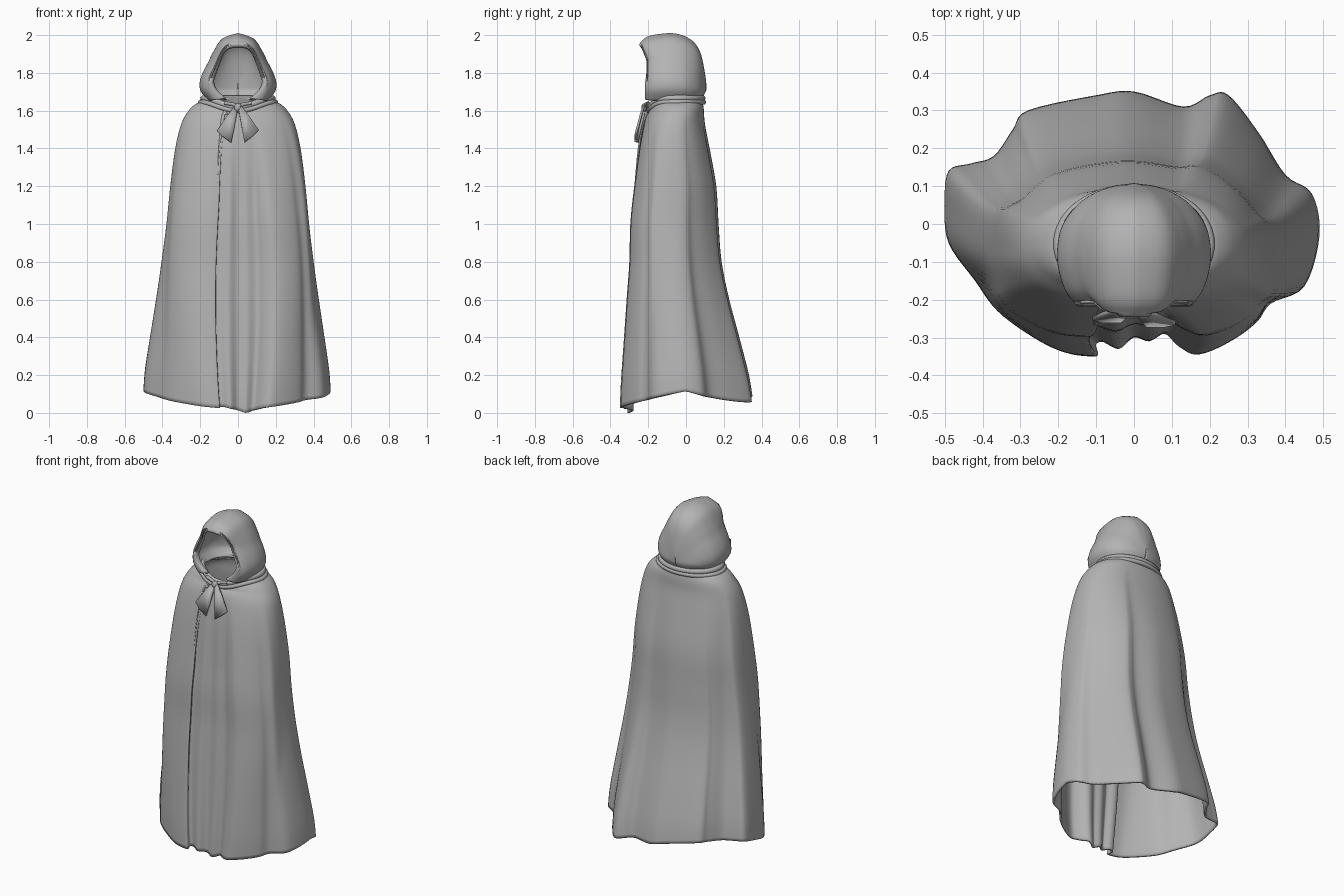
import bpy, bmesh, math
from mathutils import Vector

cube = bpy.data.objects.get("Cube")
if cube:
    bpy.data.objects.remove(cube)

cloth = bpy.data.materials.new("grey cloth")
cloth.use_nodes = True
cloth.diffuse_color = (0.45, 0.45, 0.45, 1)
cloth.node_tree.nodes["Principled BSDF"].inputs["Base Color"].default_value = cloth.diffuse_color


def spline(pts, n, closed=False):
    """Smooth curve through the points, n steps per span."""
    pts = [Vector(p) for p in pts]
    k = len(pts)
    pick = (lambda i: pts[i % k]) if closed else (lambda i: pts[max(0, min(k - 1, i))])
    out = []
    for i in range(k if closed else k - 1):
        a, b, c, d = (pick(i + j) for j in (-1, 0, 1, 2))
        for s in range(n):
            t = s / n
            out.append(b + (c - a) * (t / 2) + (a * 2 - b * 5 + c * 4 - d) * (t * t / 2)
                       + (b * 3 - a - c * 3 + d) * (t ** 3 / 2))
    return out if closed else out + [pts[-1]]


def finish(ob, thick=0, angle=60):
    ob.data.materials.append(cloth)
    if thick:
        mod = ob.modifiers.new("thickness", "SOLIDIFY")
        mod.thickness, mod.offset = thick, -1
    bpy.ops.object.select_all(action="DESELECT")
    bpy.context.view_layer.objects.active = ob
    ob.select_set(True)
    bpy.ops.object.shade_smooth_by_angle(angle=math.radians(angle))
    return ob


def loft(name, rings, closed, thick):
    bm = bmesh.new()
    rows = [[bm.verts.new(p) for p in ring] for ring in rings]
    n = len(rows[0])
    for low, high in zip(rows, rows[1:]):
        for i in range(n if closed else n - 1):
            j = (i + 1) % n
            bm.faces.new((low[i], low[j], high[j], high[i]))
    mesh = bpy.data.meshes.new(name)
    bm.to_mesh(mesh)
    bm.free()
    ob = bpy.data.objects.new(name, mesh)
    bpy.context.collection.objects.link(ob)
    return finish(ob, thick)


def clamp(v):
    return max(0.0, min(1.0, v))


# Cloak body: a wavy hem outline easing into an oval at the shoulders
hem = spline([(.49, -.03), (.47, .08), (.4, .13), (.33, .24), (.25, .34), (.2, .34), (.13, .31),
              (0, .35), (-.1, .34), (-.28, .3), (-.32, .25), (-.37, .18), (-.43, .16), (-.49, .14),
              (-.5, .05), (-.49, -.05), (-.42, -.15), (-.36, -.23), (-.26, -.3), (-.18, -.34),
              (-.11, -.35), (-.095, -.343), (-.1, -.318), (-.08, -.312), (-.04, -.33), (0, -.3),
              (.04, -.31), (.08, -.29), (.12, -.325), (.17, -.345), (.25, -.31), (.32, -.26),
              (.36, -.21), (.45, -.165)], 5, True)
# height, half width, front, back
levels = spline([(.08, .49, -.35, .35), (.2, .482, -.345, .33), (.4, .455, -.33, .28),
                 (.6, .427, -.315, .228), (.8, .4, -.3, .188), (1, .375, -.295, .172),
                 (1.2, .355, -.275, .16), (1.4, .33, -.25, .125), (1.53, .3, -.225, .1),
                 (1.6, .262, -.2, .095), (1.635, .225, -.195, .09), (1.65, .195, -.19, .085),
                 (1.68, .175, -.18, .075)], 4)


def body_ring(level):
    z, half, front, back = level
    fall = clamp((1.6 - z) / 1.5)
    ring = []
    for p in hem:
        nx, ny = p.x / .49, p.y / .35
        a = math.atan2(ny, nx)
        ox, oy = (math.copysign(abs(f(a)) ** .88, f(a)) for f in (math.cos, math.sin))
        facing = clamp(-ny * 2 - .8)
        w = fall ** .8 * (1 - facing) + clamp((1.56 - z) / .45) * facing
        x = half * (ox + (nx - ox) * w)
        y = (front + back) / 2 + (back - front) / 2 * (oy + (ny - oy) * w)
        # front folds bow outwards at mid height
        if y < 0 and abs(x) < .4:
            x += .065 * clamp(-ny * 2) * math.sin(math.pi * clamp((z - .08) / 1.5)) * math.sin(math.pi * x / .4)
        # uneven hem and a dipped neckline
        rise = .03 * abs(nx) - .065 * max(0, -ny) - .18 * p.x * max(0, ny) + .005
        if ny < 0:
            rise -= .03 * math.exp(-((p.x - .05) / .06) ** 2)
        dip = .05 * clamp((z - 1.58) / .08) * clamp(-oy) ** 3
        ring.append((x, y, z + rise * clamp(1 - (z - .08) / .6) - dip))
    return ring


loft("cloak_body", [body_ring(lv) for lv in levels], True, .012)

# Hood: arches running from the face opening to the back of the head
opening = [(.07, 1.655), (.115, 1.7), (.135, 1.75), (.122, 1.8), (.1, 1.86), (.078, 1.91),
           (.045, 1.937), (0, 1.942)]
outer = [(.8, 0), (.98, .14), (1, .27), (.91, .42), (.77, .57), (.63, .73), (.4, .92), (0, 1)]
# depth, half width, crown height
arches = [(-.2, .15, 1.962), (-.17, .172, 1.985), (-.12, .188, 1.997), (-.07, .192, 2.0),
          (-.01, .18, 1.985), (.04, .145, 1.95), (.07, .105, 1.895), (.09, .055, 1.8), (.098, .002, 1.74)]


def arch(half):
    pts = half + [Vector((-p.x, p.y)) for p in reversed(half[:-1])]
    return pts


sections = [[(p.x, -.19, p.y) for p in arch(spline(opening, 4))],
            [(p.x, -.208, p.y + .006) for p in arch(spline([(x * 1.08, z) for x, z in opening], 4))]]
for y, w, top in arches:
    sections.append([(p.x * w, y, 1.66 + p.y * (top - 1.66)) for p in arch(spline(outer, 4))])
hood = [spline(line, 4) for line in zip(*sections)]
for line in hood:
    for p in line:
        # brim juts forward at the crown; base tucks in at the back
        p.y -= .028 * clamp((p.z - 1.87) / .07) * clamp((-.08 - p.y) / .1)
        p.y -= .025 * clamp((1.71 - p.z) / .05) * clamp(p.y / .08)
loft("hood", [list(r) for r in zip(*hood)], False, .01)


def tube(name, pts, radius, closed=True):
    curve = bpy.data.curves.new(name, "CURVE")
    curve.dimensions = "3D"
    curve.bevel_depth, curve.bevel_resolution = radius, 4
    line = curve.splines.new("POLY")
    line.points.add(len(pts) - 1)
    for q, p in zip(line.points, pts):
        q.co = (*p, 1)
    line.use_cyclic_u = closed
    line.use_smooth = True
    curve.materials.append(cloth)
    bpy.context.collection.objects.link(bpy.data.objects.new(name, curve))


# Gathered rolls of cloth round the neck
for name, w, d, z, r in (("collar_roll", .182, .138, 1.665, .017), ("lower_collar_roll", .2, .145, 1.645, .013)):
    turns = [i * math.tau / 64 for i in range(64)]
    tube(name, [(w * math.cos(a), -.052 + d * math.sin(a), z - .045 * clamp(-math.sin(a)) ** 4) for a in turns], r)


# Ribbon tie: knot, small loops and two flared tails
def plate(name, outline, thick):
    bm = bmesh.new()
    bm.faces.new([bm.verts.new(p) for p in outline])
    bmesh.ops.triangulate(bm, faces=bm.faces[:])
    mesh = bpy.data.meshes.new(name)
    bm.to_mesh(mesh)
    bm.free()
    ob = bpy.data.objects.new(name, mesh)
    bpy.context.collection.objects.link(ob)
    finish(ob, thick, 30)


for side, s in (("left", 1), ("right", -1)):
    tail = [(.005, -.215, 1.615), (.018, -.218, 1.625), (.06, -.235, 1.57), (.11, -.255, 1.495),
            (.08, -.262, 1.465), (.035, -.262, 1.432), (.022, -.25, 1.5), (.006, -.23, 1.585)]
    plate(side + "_ribbon_tail", [(s * x, y, z) for x, y, z in tail], .012)
    tube(side + "_ribbon_loop", [(s * x, y, z) for x, y, z in
                                 ((0, -.215, 1.62), (.03, -.212, 1.635), (.07, -.2, 1.64))], .009, False)

bpy.ops.mesh.primitive_uv_sphere_add(segments=20, ring_count=12, radius=.02, location=(0, -.222, 1.617))
knot = bpy.context.object
knot.name = "ribbon_knot"
knot.scale = (1, .7, 1.1)
finish(knot)
